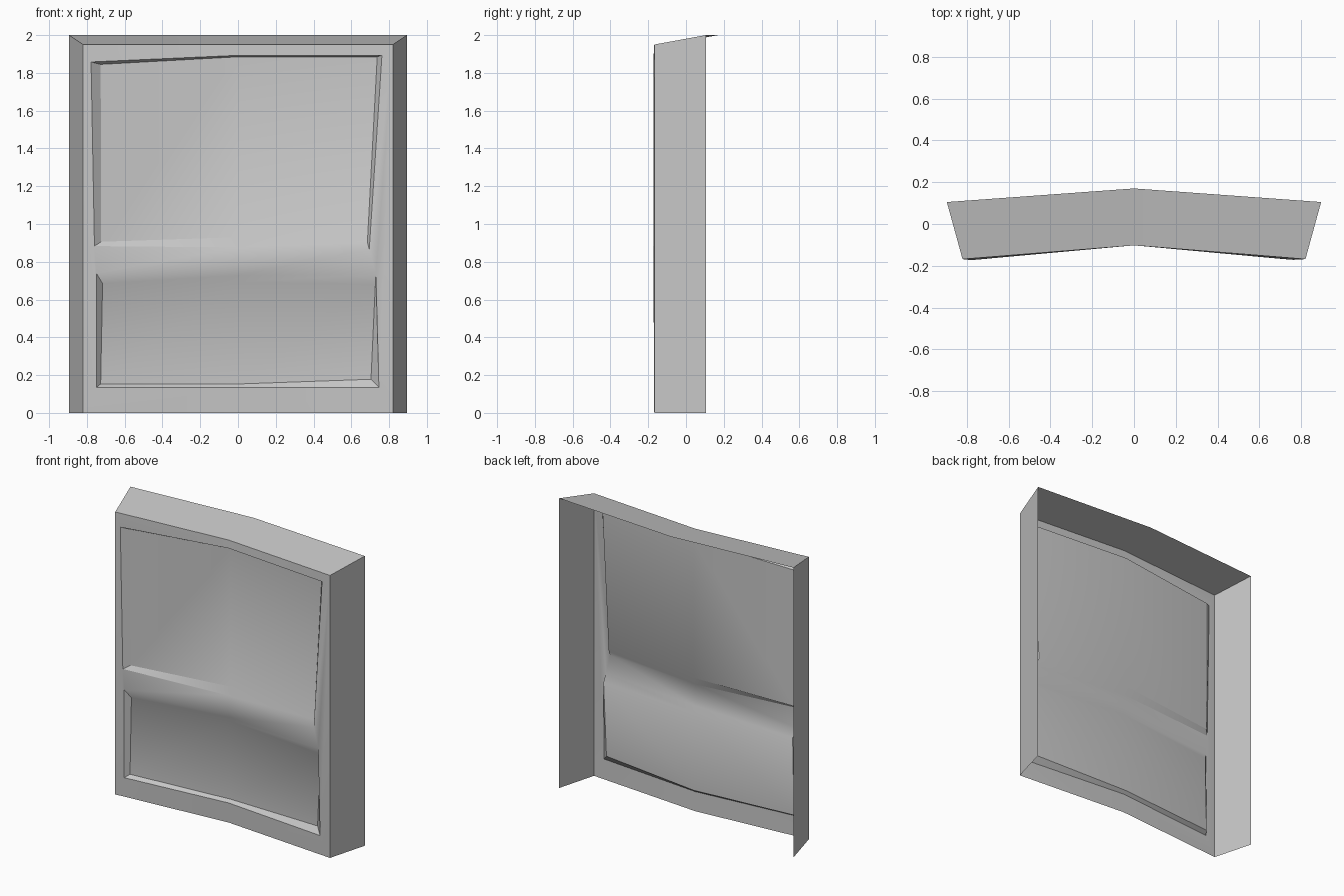
import bpy
import bmesh

cube = bpy.data.objects.get("Cube")
if cube:
    bpy.data.objects.remove(cube, do_unlink=True)

HALF_FRONT, HALF_BACK = 0.82, 0.895
FRONT_TOP, BACK_TOP = 1.95, 2.0
RECESS = 0.021    # panel depth behind the wall
BULGE = -0.008    # rim of the panels swells forward towards the sides

grey = bpy.data.materials.new("plain grey")
grey.use_nodes = True
grey.diffuse_color = (0.57, 0.57, 0.57, 1)
grey.node_tree.nodes["Principled BSDF"].inputs["Base Color"].default_value = (0.57, 0.57, 0.57, 1)


def front_y(x):
    """Depth of the bent front wall at x."""
    return -0.102 - 0.066 * abs(x) / HALF_FRONT


def back_y(x):
    """Depth of the open back edge at x."""
    return 0.17 - 0.065 * abs(x) / HALF_BACK


def finish(bm, name):
    mesh = bpy.data.meshes.new(name)
    bm.to_mesh(mesh)
    bm.free()
    mesh.materials.append(grey)
    obj = bpy.data.objects.new(name, mesh)
    bpy.context.scene.collection.objects.link(obj)
    bpy.ops.object.select_all(action="DESELECT")
    obj.select_set(True)
    bpy.context.view_layer.objects.active = obj
    bpy.ops.object.shade_smooth_by_angle(angle=0.5236)


def ring(bm, points, centre=0.0, sides=0.0):
    """Points run bottom left, centre, right, then top right, centre, left."""
    return [bm.verts.new((x, front_y(x) + (sides if x else centre), z)) for x, z in points]


def bridge(bm, outer, inner):
    for i in range(6):
        j = (i + 1) % 6
        bm.faces.new((outer[i], outer[j], inner[j], inner[i]))


def fill(bm, r):
    bm.faces.new((r[0], r[1], r[4], r[5]))
    bm.faces.new((r[1], r[2], r[3], r[4]))


# Front wall with two hand-cut, uneven recessed panels
bm = bmesh.new()
wall = ring(bm, [(-HALF_FRONT, 0), (0, 0), (HALF_FRONT, 0),
                 (HALF_FRONT, FRONT_TOP), (0, FRONT_TOP), (-HALF_FRONT, FRONT_TOP)])
upper = ring(bm, [(-0.76, 0.883), (0, 0.876), (0.695, 0.866),
                  (0.762, 1.893), (0, 1.893), (-0.778, 1.858)], 0, BULGE)
upper_in = ring(bm, [(-0.725, 0.906), (0, 0.93), (0.685, 0.905),
                     (0.737, 1.885), (0, 1.885), (-0.727, 1.845)], RECESS, RECESS)
lower = ring(bm, [(-0.75, 0.135), (0, 0.135), (0.746, 0.135),
                  (0.73, 0.733), (0, 0.728), (-0.75, 0.74)], 0, BULGE)
lower_in = ring(bm, [(-0.727, 0.153), (0, 0.153), (0.704, 0.178),
                     (0.727, 0.681), (0, 0.693), (-0.717, 0.685)], RECESS, RECESS)

for outer, inner in ((upper, upper_in), (lower, lower_in)):
    bridge(bm, outer, inner)
    fill(bm, inner)

# Rails above, between and below the panels
for below, above in ((wall[:3], lower[:3]),
                     (lower[:2:-1], upper[:3]),
                     (upper[:2:-1], wall[:2:-1])):
    for i in range(2):
        bm.faces.new((below[i], below[i + 1], above[i + 1], above[i]))

# Side stiles
bm.faces.new((wall[0], lower[0], lower[5], upper[0], upper[5], wall[5]))
bm.faces.new((wall[2], wall[3], upper[3], upper[2], lower[3], lower[2]))
finish(bm, "front_wall")

# Sloping top cover, bent along the middle
bm = bmesh.new()
front = [bm.verts.new((x, front_y(x), FRONT_TOP)) for x in (-HALF_FRONT, 0, HALF_FRONT)]
back = [bm.verts.new((x, back_y(x), BACK_TOP)) for x in (-HALF_BACK, 0, HALF_BACK)]
for i in range(2):
    bm.faces.new((front[i], front[i + 1], back[i + 1], back[i]))
finish(bm, "top_cover")

# Splayed side walls, open at the back and underneath
for side, name in ((1, "left_side"), (-1, "right_side")):
    bm = bmesh.new()
    xf, xb = side * HALF_FRONT, side * HALF_BACK
    corners = [(xf, front_y(xf), 0), (xb, back_y(xb), 0),
               (xb, back_y(xb), BACK_TOP), (xf, front_y(xf), FRONT_TOP)]
    bm.faces.new([bm.verts.new(c) for c in corners[::side]])
    finish(bm, name)
